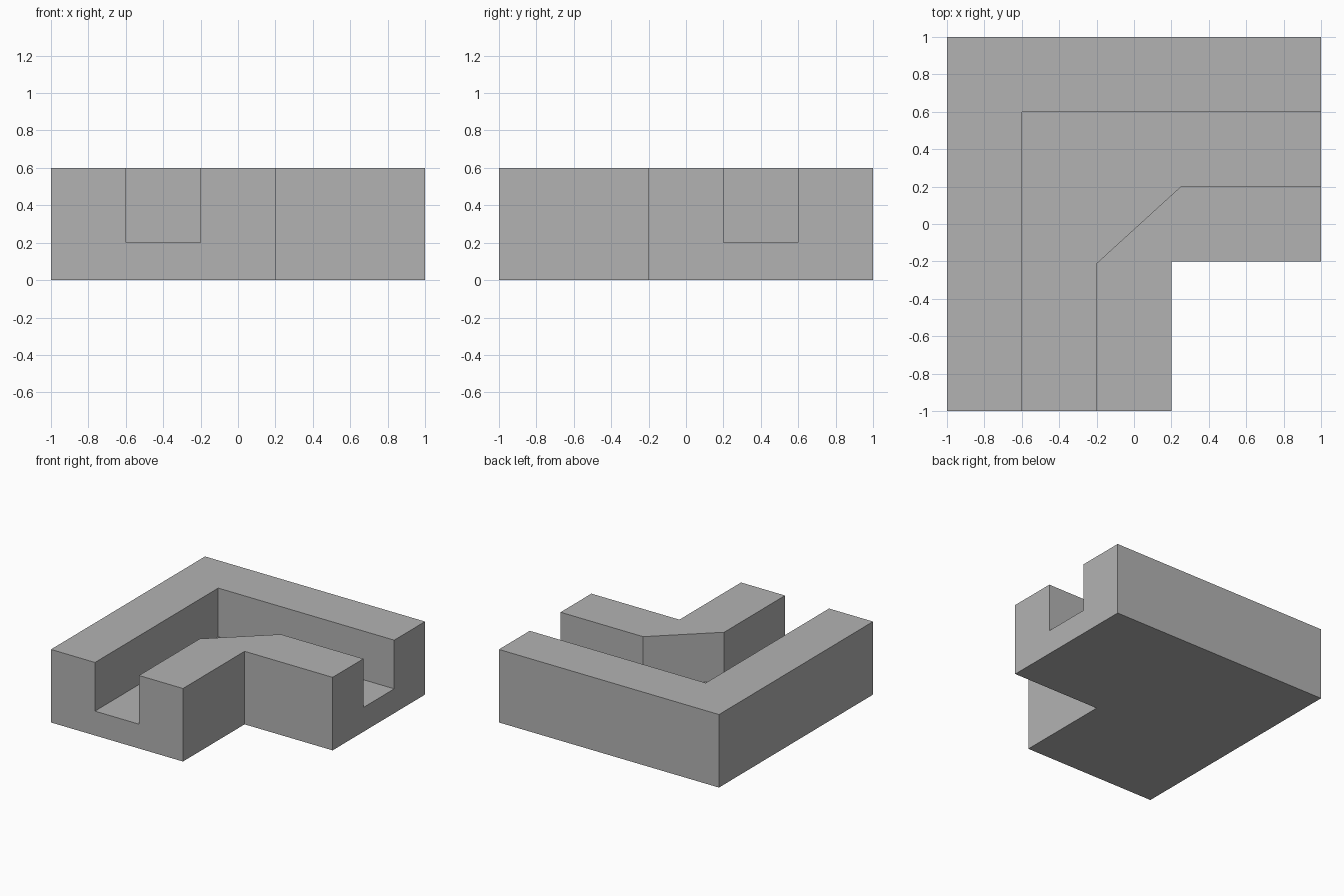
import bpy
import bmesh

if "Cube" in bpy.data.objects:
    bpy.data.objects.remove(bpy.data.objects["Cube"], do_unlink=True)

grey = bpy.data.materials.new("plain grey")
grey.use_nodes = True
colour = (0.45, 0.45, 0.45, 1)
grey.diffuse_color = colour
grey.node_tree.nodes["Principled BSDF"].inputs["Base Color"].default_value = colour


def prism(name, outline, bottom, top):
    """Extrude a plan outline straight up into a closed solid."""
    bm = bmesh.new()
    base = bm.faces.new([bm.verts.new((x, y, bottom)) for x, y in outline])
    lifted = bmesh.ops.extrude_face_region(bm, geom=[base], use_keep_orig=True)["geom"]
    for v in lifted:
        if isinstance(v, bmesh.types.BMVert):
            v.co.z = top
    bmesh.ops.recalc_face_normals(bm, faces=bm.faces)
    mesh = bpy.data.meshes.new(name)
    bm.to_mesh(mesh)
    bm.free()
    mesh.materials.append(grey)
    obj = bpy.data.objects.new(name, mesh)
    bpy.context.collection.objects.link(obj)
    return obj


# L-shaped block
block = prism("corner_channel_block",
              [(-1, -1), (0.2, -1), (0.2, -0.2), (1, -0.2), (1, 1), (-1, 1)], 0, 0.6)

# Channel cutter, open at both ends, with a chamfered inner corner
cutter = prism("channel_cutter",
               [(-0.6, -1.2), (-0.2, -1.2), (-0.2, -0.21), (0.25, 0.2),
                (1.2, 0.2), (1.2, 0.6), (-0.6, 0.6)], 0.2, 0.8)
cutter.hide_render = True

# Cut the channel, then discard the cutter
cut = block.modifiers.new("channel", "BOOLEAN")
cut.operation = "DIFFERENCE"
cut.solver = "EXACT"
cut.object = cutter
bpy.context.view_layer.objects.active = block
bpy.ops.object.modifier_apply(modifier=cut.name)
bpy.data.objects.remove(cutter, do_unlink=True)
